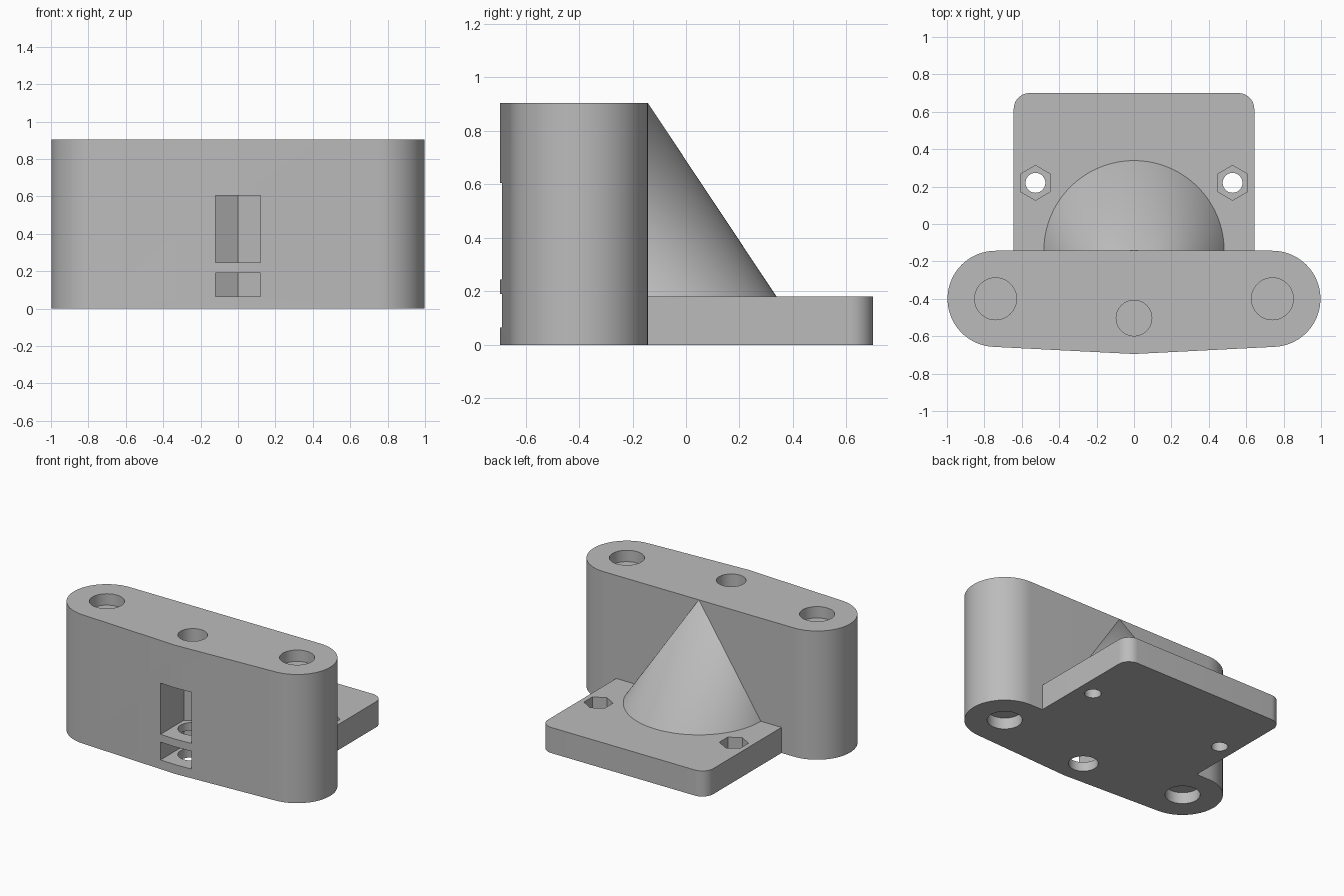
import bpy, bmesh
from math import cos, sin, radians

if "Cube" in bpy.data.objects:
    bpy.data.objects.remove(bpy.data.objects["Cube"], do_unlink=True)

grey = bpy.data.materials.new("plain grey")
grey.use_nodes = True
grey.diffuse_color = (0.5, 0.5, 0.5, 1)
grey.node_tree.nodes["Principled BSDF"].inputs["Base Color"].default_value = (0.5, 0.5, 0.5, 1)


def arc(cx, cy, r, start, end, steps):
    """Points along a circular arc, angles in degrees."""
    angles = [radians(start + (end - start) * i / steps) for i in range(steps + 1)]
    return [(cx + r * cos(a), cy + r * sin(a)) for a in angles]


def circle(cx, cy, r, sides=64, turn=0):
    return arc(cx, cy, r, turn, turn + 360, sides)[:-1]


def make(name, bm):
    bmesh.ops.recalc_face_normals(bm, faces=bm.faces)
    mesh = bpy.data.meshes.new(name)
    bm.to_mesh(mesh)
    bm.free()
    mesh.materials.append(grey)
    obj = bpy.data.objects.new(name, mesh)
    bpy.context.collection.objects.link(obj)
    return obj


def prism(name, outline, z0, z1):
    """Extrude a flat outline from z0 to z1."""
    bm = bmesh.new()
    face = bm.faces.new([bm.verts.new((x, y, z0)) for x, y in outline])
    grown = bmesh.ops.extrude_face_region(bm, geom=[face])
    moved = [v for v in grown["geom"] if isinstance(v, bmesh.types.BMVert)]
    bmesh.ops.translate(bm, verts=moved, vec=(0, 0, z1 - z0))
    return make(name, bm)


def activate(obj):
    bpy.ops.object.select_all(action="DESELECT")
    obj.select_set(True)
    bpy.context.view_layer.objects.active = obj


def cut(obj, outline, z0, z1):
    cutter = prism("cutter", outline, z0, z1)
    cutter.hide_render = True
    mod = obj.modifiers.new("cut", "BOOLEAN")
    mod.operation, mod.solver, mod.object = "DIFFERENCE", "EXACT", cutter
    activate(obj)
    bpy.ops.object.modifier_apply(modifier=mod.name)
    bpy.data.objects.remove(cutter, do_unlink=True)


def smooth(obj):
    activate(obj)
    bpy.ops.object.shade_smooth_by_angle(angle=radians(25))


TOP, BACK, PLATE = 0.905, -0.143, 0.18

# Upright block: rounded ends and a slightly pointed front
right_end = arc(0.74, -0.4, 0.257, -87, 90, 40)
left_end = [(-x, y) for x, y in reversed(right_end)]
block = prism("upright_block", right_end + left_end + [(0, -0.695)], 0, TOP)

# Shallow round pockets at both ends, above and below
for side in (-1, 1):
    pocket = circle(side * 0.74, -0.4, 0.112)
    cut(block, pocket, TOP - 0.08, TOP + 0.1)
    cut(block, pocket, -0.1, 0.08)

# Nut slots open to the front, with a hexagonal back
nut = 0.12 / cos(radians(30))
slot = [(-0.12, -0.8), (0.12, -0.8)] + arc(0, -0.5, nut, 30, 150, 2)
cut(block, slot, 0.065, 0.19)
cut(block, slot, 0.245, 0.605)

# Centre bolt hole, with a thin web above the upper slot
bolt = circle(0, -0.503, 0.095)
cut(block, bolt, 0.62, TOP + 0.1)
cut(block, bolt, -0.1, 0.3)
smooth(block)

# Base plate with rounded rear corners
corner = arc(0.558, 0.615, 0.085, 0, 90, 16)
outline = [(0.643, BACK)] + corner + [(-x, y) for x, y in reversed(corner)] + [(-0.643, BACK)]
plate = prism("base_plate", outline, 0, PLATE)
for side in (-1, 1):
    cut(plate, circle(side * 0.527, 0.22, 0.053, 48), -0.1, PLATE + 0.1)
    cut(plate, circle(side * 0.527, 0.22, 0.093, 6, 30), PLATE - 0.1, PLATE + 0.1)
smooth(plate)

# Half-cone brace against the block
bm = bmesh.new()
rim = [bm.verts.new((x, y, PLATE)) for x, y in arc(0, BACK, 0.482, 0, 180, 64)]
tip = bm.verts.new((0, BACK, TOP))
for a, b in zip(rim, rim[1:]):
    bm.faces.new((a, b, tip))
bm.faces.new((rim[-1], rim[0], tip))
bm.faces.new(rim)
smooth(make("cone_brace", bm))
